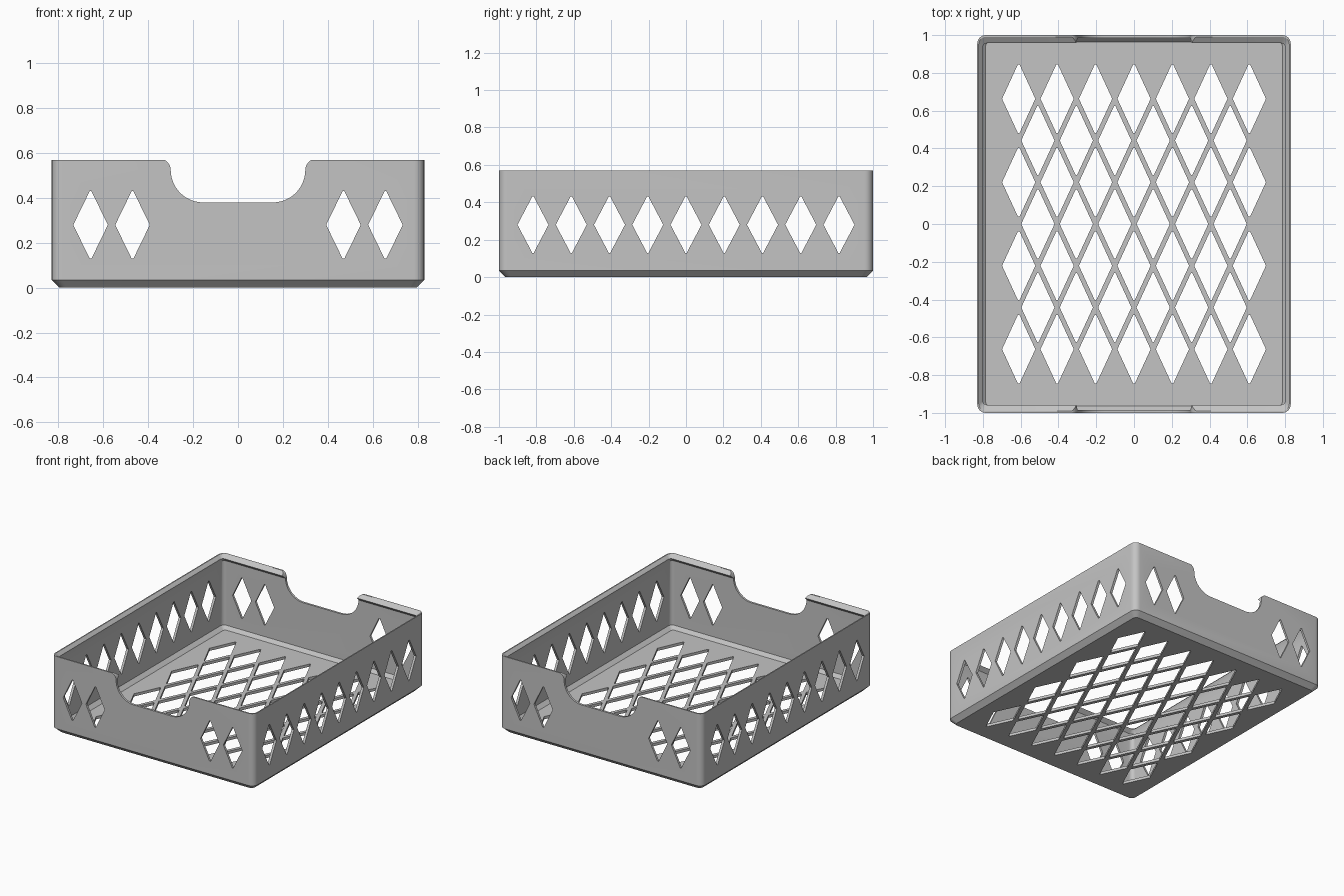
import bpy, bmesh
from math import pi, sin, cos
from mathutils import Vector

cube = bpy.data.objects.get("Cube")
if cube:
    bpy.data.objects.remove(cube, do_unlink=True)

grey = bpy.data.materials.new("plain grey")
grey.use_nodes = True
colour = (0.55, 0.55, 0.55, 1)
grey.diffuse_color = colour
grey.node_tree.nodes["Principled BSDF"].inputs["Base Color"].default_value = colour

HEIGHT = 0.57


def make_object(name, bm):
    bmesh.ops.recalc_face_normals(bm, faces=bm.faces)
    mesh = bpy.data.meshes.new(name)
    bm.to_mesh(mesh)
    bm.free()
    mesh.materials.append(grey)
    obj = bpy.data.objects.new(name, mesh)
    bpy.context.collection.objects.link(obj)
    return obj


def arc(cx, cy, r, start, end, steps):
    angles = [start + (end - start) * i / steps for i in range(steps + 1)]
    return [(cx + r * cos(a), cy + r * sin(a)) for a in angles]


def rounded_ring(bm, hx, hy, r, z):
    points = []
    for i, (sx, sy) in enumerate([(1, 1), (-1, 1), (-1, -1), (1, -1)]):
        points += arc(sx * (hx - r), sy * (hy - r), r, i * pi / 2, (i + 1) * pi / 2, 6)
    return [bm.verts.new((x, y, z)) for x, y in points]


def prism(bm, outline, place, low, high):
    """Extrude a 2D outline between two depths; place maps (u, v, depth) to xyz."""
    a = [bm.verts.new(place(u, v, low)) for u, v in outline]
    b = [bm.verts.new(place(u, v, high)) for u, v in outline]
    bm.faces.new(a)
    bm.faces.new(b[::-1])
    for i in range(len(a)):
        j = (i + 1) % len(a)
        bm.faces.new((a[i], a[j], b[j], b[i]))


def diamond(u, v, w, h, blunt=0.004):
    return [(u + w, v), (u + blunt, v + h), (u - blunt, v + h),
            (u - w, v), (u - blunt, v - h), (u + blunt, v - h)]


def cut(target, name, bm):
    cutter = make_object(name, bm)
    mod = target.modifiers.new(name, "BOOLEAN")
    mod.operation = "DIFFERENCE"
    mod.solver = "EXACT"
    mod.object = cutter
    bpy.context.view_layer.objects.active = target
    bpy.ops.object.modifier_apply(modifier=mod.name)
    bpy.data.objects.remove(cutter, do_unlink=True)


# Tray shell: chamfered base, thin walls and an inward rim lip
sections = [
    (0.795, 0.965, 0.03, 0),
    (0.83, 1.0, 0.045, 0.035),
    (0.83, 1.0, 0.045, HEIGHT),
    (0.822, 0.99, 0.037, HEIGHT),
    (0.80, 0.957, 0.02, 0.548),
    (0.812, 0.984, 0.03, 0.522),
    (0.812, 0.984, 0.03, 0.045),
    (0.785, 0.963, 0.02, 0.02),
]
bm = bmesh.new()
rings = [rounded_ring(bm, *s) for s in sections]
for lower, upper in zip(rings, rings[1:]):
    for i in range(len(lower)):
        j = (i + 1) % len(lower)
        bm.faces.new((lower[i], lower[j], upper[j], upper[i]))
bm.faces.new(rings[0][::-1])
bm.faces.new(rings[-1])
tray = make_object("tray", bm)

# Floor lattice: two staggered grids of diamonds
bm = bmesh.new()
floor = lambda u, v, d: Vector((u, v, d))
for columns, rows in ((7, 4), (6, 3)):
    for i in range(columns):
        for j in range(rows):
            x = (i - (columns - 1) / 2) * 0.2035
            y = (j - (rows - 1) / 2) * 0.442
            prism(bm, diamond(x, y, 0.088, 0.182), floor, -0.1, 0.06)
cut(tray, "floor_holes", bm)

# Side walls: a row of diamonds
bm = bmesh.new()
side = lambda u, v, d: Vector((d, u, v))
for i in range(-4, 5):
    prism(bm, diamond(i * 0.2045, 0.28, 0.083, 0.15), side, -1.2, 1.2)
cut(tray, "side_holes", bm)

# Front and back walls: paired diamonds and a rounded hand notch
bm = bmesh.new()
front = lambda u, v, d: Vector((u, d, v))
for x in (-0.657, -0.47, 0.47, 0.657):
    prism(bm, diamond(x, 0.28, 0.077, 0.15), front, -1.2, 1.2)
half = arc(0.155, 0.525, 0.145, -pi / 2, 0, 12)
half += arc(0.35, 0.525, 0.05, pi, pi / 2, 6)[:-1]
half += [(0.35, HEIGHT + 0.005), (0.35, HEIGHT + 0.1)]
notch = half + [(-x, z) for x, z in reversed(half)]
prism(bm, notch, front, -1.2, 1.2)
cut(tray, "end_openings", bm)

# Smooth rounded corners, crisp edges
bpy.ops.object.select_all(action="DESELECT")
tray.select_set(True)
bpy.context.view_layer.objects.active = tray
bpy.ops.object.shade_smooth_by_angle(angle=pi / 6)
